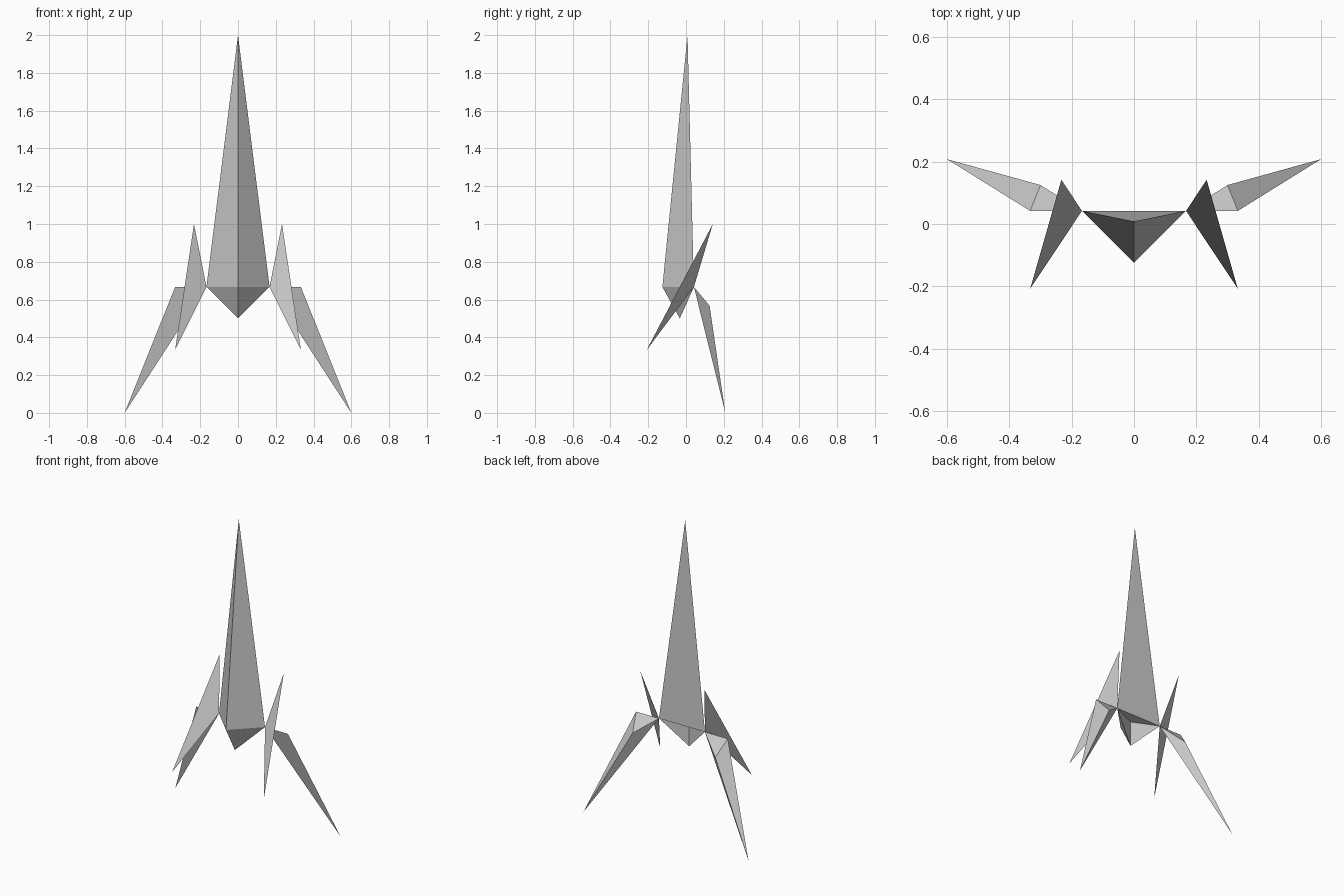
import bpy
import bmesh

if "Cube" in bpy.data.objects:
    bpy.data.objects.remove(bpy.data.objects["Cube"])


def make_part(name, points, faces, mirrored=False):
    bm = bmesh.new()
    verts = [bm.verts.new(p) for p in points]
    for face in faces:
        bm.faces.new([verts[i] for i in face])
    bmesh.ops.recalc_face_normals(bm, faces=bm.faces[:])
    mesh = bpy.data.meshes.new(name)
    bm.to_mesh(mesh)
    bm.free()
    obj = bpy.data.objects.new(name, mesh)
    bpy.context.collection.objects.link(obj)
    if mirrored:
        mod = obj.modifiers.new("Mirror", "MIRROR")
        mod.use_mirror_merge = False
    return obj


HIP_X, HIP_Y, HIP_Z = 0.167, 0.042, 0.667
hip = (HIP_X, HIP_Y, HIP_Z)

# Hull: tall three-sided spire over a short keel, notched underneath at the back
make_part(
    "hull",
    [(0, 0.008, 2), (-HIP_X, HIP_Y, HIP_Z), hip, (0, -0.125, HIP_Z),
     (0, -0.033, 0.5), (0, -0.033, HIP_Z)],
    [(0, 1, 3), (0, 3, 2), (0, 2, 1),      # spire sides
     (1, 4, 3), (3, 4, 2),                 # keel front
     (1, 2, 5), (1, 5, 4), (5, 2, 4)],     # notch behind the keel
)

# Fins: flat triangular blades hinged at the hull corners
make_part(
    "fin",
    [hip, (0.233, 0.142, 1.0), (0.333, -0.208, 0.333)],
    [(0, 1, 2)],
    mirrored=True,
)

# Legs: slender pointed tetrahedra reaching the ground
make_part(
    "leg",
    [hip, (0.333, HIP_Y, HIP_Z), (0.3, 0.125, 0.567), (0.6, 0.208, 0)],
    [(0, 1, 2), (0, 1, 3), (1, 2, 3), (0, 2, 3)],
    mirrored=True,
)
